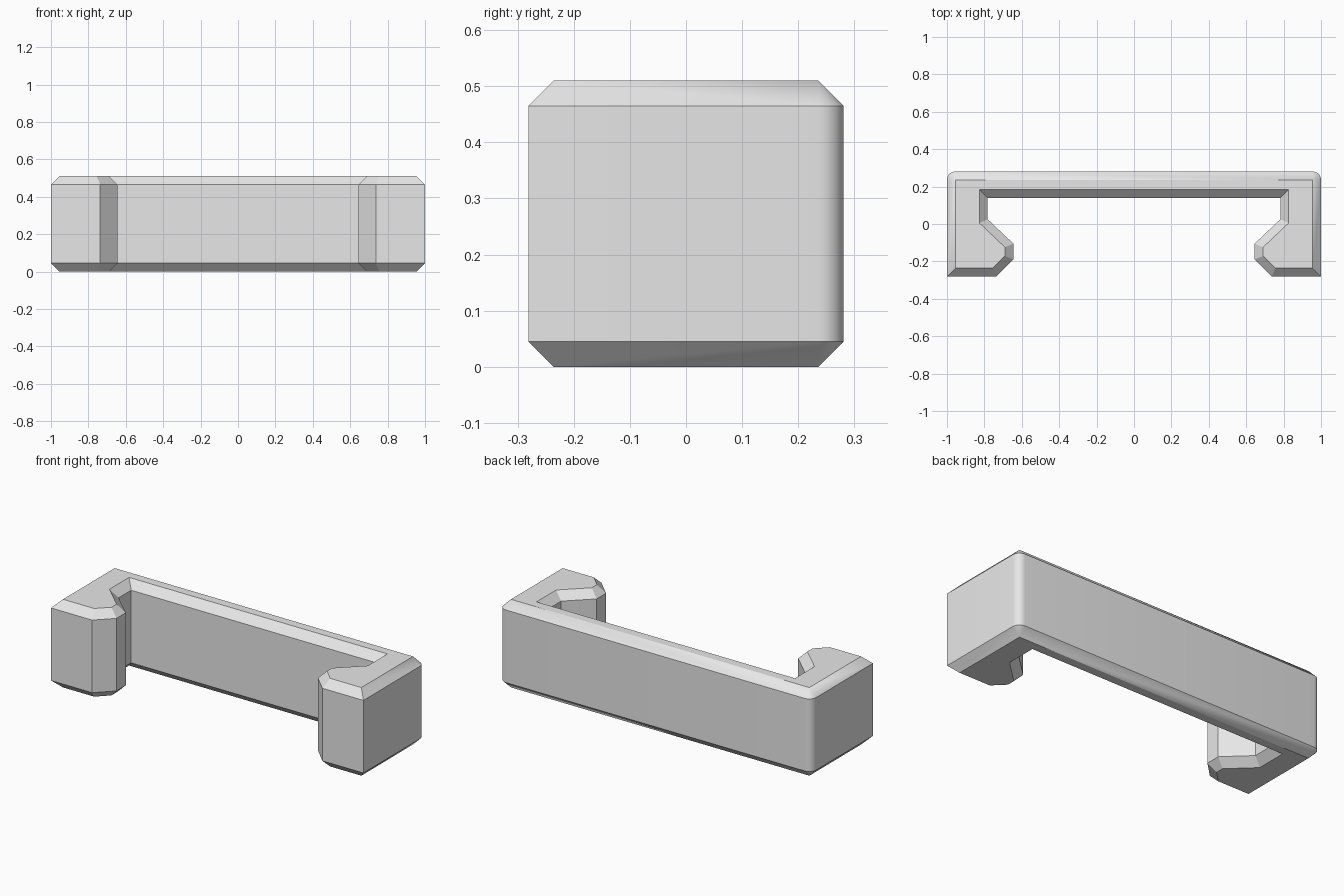
import bpy, bmesh, math
from mathutils import Vector

if "Cube" in bpy.data.objects:
    bpy.data.objects.remove(bpy.data.objects["Cube"])

HEIGHT, BEVEL, STEPS = 0.51, 0.045, 8

# Right half of the clip outline, clockwise from the back corner
half = [(1, 0.281), (1, -0.281), (0.737, -0.281), (0.645, -0.19),
        (0.645, -0.105), (0.782, 0.025), (0.782, 0.14)]
outline = [Vector(p) for p in half + [(-x, y) for x, y in reversed(half)]]
count = len(outline)


def inset_corner(i):
    """Corner i moved inward so both its edges shift by BEVEL."""
    a = (outline[i] - outline[i - 1]).normalized()
    b = (outline[(i + 1) % count] - outline[i]).normalized()
    na, nb = Vector((a.y, -a.x)), Vector((b.y, -b.x))
    return outline[i] + (na + nb) * BEVEL / (1 + na.dot(nb))


def wall_points(i, inner):
    """Rounded back corners become arcs around the inset corner."""
    if i not in (0, count - 1):
        return [outline[i]]
    start = 90 if i == 0 else 180
    angles = [math.radians(start - 90 * s / STEPS) for s in range(STEPS + 1)]
    return [inner + BEVEL * Vector((math.cos(t), math.sin(t))) for t in angles]


bm = bmesh.new()
inner = [inset_corner(i) for i in range(count)]
arcs = [wall_points(i, inner[i]) for i in range(count)]


def cap(z):
    return [bm.verts.new((p.x, p.y, z)) for p in inner]


def wall_loop(z):
    return [(i, bm.verts.new((p.x, p.y, z))) for i in range(count) for p in arcs[i]]


# Flat caps, chamfer bands and vertical walls
bottom, top = cap(0), cap(HEIGHT)
low, high = wall_loop(BEVEL), wall_loop(HEIGHT - BEVEL)
bm.faces.new(bottom)
bm.faces.new(top)
for k in range(len(low)):
    n = (k + 1) % len(low)
    bm.faces.new((low[k][1], low[n][1], high[n][1], high[k][1]))
    for ring, face in ((low, bottom), (high, top)):
        i, j = ring[k][0], ring[n][0]
        corners = [ring[k][1], ring[n][1], face[j]]
        if i != j:
            corners.append(face[i])
        bm.faces.new(corners)
bmesh.ops.recalc_face_normals(bm, faces=bm.faces)

mesh = bpy.data.meshes.new("clip_body")
bm.to_mesh(mesh)
bm.free()
body = bpy.data.objects.new("clip_body", mesh)
bpy.context.collection.objects.link(body)

# Plain grey material
grey = bpy.data.materials.new("light_grey")
grey.use_nodes = True
colour = (0.8, 0.8, 0.8, 1)
grey.diffuse_color = colour
for node in grey.node_tree.nodes:
    if node.type == "BSDF_PRINCIPLED":
        node.inputs["Base Color"].default_value = colour
mesh.materials.append(grey)

# Smooth only the rounded back corners
bpy.ops.object.select_all(action="DESELECT")
body.select_set(True)
bpy.context.view_layer.objects.active = body
bpy.ops.object.shade_smooth_by_angle(angle=math.radians(30))
